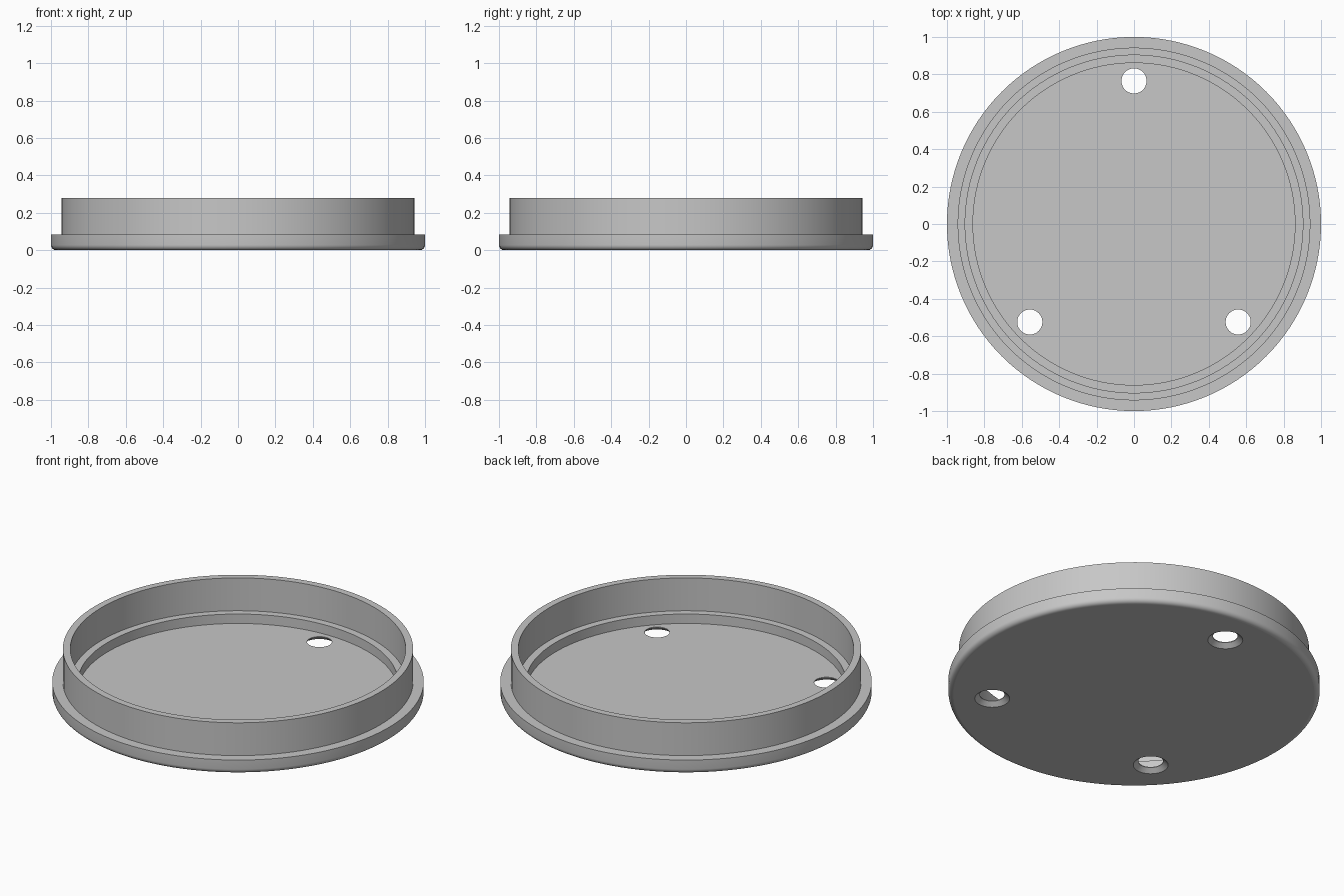
import bpy, bmesh, math

if "Cube" in bpy.data.objects:
    bpy.data.objects.remove(bpy.data.objects["Cube"])

SEGMENTS = 128

grey = bpy.data.materials.new("light_grey")
grey.diffuse_color = (0.57, 0.57, 0.57, 1)
grey.use_nodes = True
grey.node_tree.nodes["Principled BSDF"].inputs["Base Color"].default_value = grey.diffuse_color


def lathe(name, profile, segments, location=(0, 0, 0)):
    """Turn an (radius, height) profile about z and cap both ends."""
    bm = bmesh.new()
    rings = []
    for r, z in profile:
        rings.append([bm.verts.new((r * math.cos(2 * math.pi * i / segments),
                                    r * math.sin(2 * math.pi * i / segments), z))
                      for i in range(segments)])
    for a, b in zip(rings, rings[1:]):
        for i in range(segments):
            j = (i + 1) % segments
            bm.faces.new((a[i], a[j], b[j], b[i]))
    bm.faces.new(list(reversed(rings[0])))
    bm.faces.new(rings[-1])
    bmesh.ops.recalc_face_normals(bm, faces=bm.faces)
    mesh = bpy.data.meshes.new(name)
    bm.to_mesh(mesh)
    bm.free()
    mesh.materials.append(grey)
    obj = bpy.data.objects.new(name, mesh)
    obj.location = location
    bpy.context.collection.objects.link(obj)
    return obj


# Cap: rounded bottom edge, flange, upright rim, inner ledge and thin floor
fillet = 0.028
profile = [(1 - fillet + fillet * math.sin(math.radians(a)),
            fillet - fillet * math.cos(math.radians(a))) for a in range(0, 91, 15)]
profile += [(1, 0.083), (0.943, 0.083), (0.943, 0.278), (0.903, 0.278),
            (0.903, 0.083), (0.861, 0.083), (0.861, 0.027)]
cap = lathe("cap", profile, SEGMENTS)

# Three screw holes, countersunk from below
hole_profile = [(0.106, -0.01), (0.067, 0.0225), (0.067, 0.06)]
for i, (x, y) in enumerate([(0, 0.765), (-0.557, -0.524), (0.557, -0.524)]):
    cutter = lathe(f"screw_hole_cutter_{i + 1}", hole_profile, 48, (x, y, 0))
    cutter.hide_render = True
    cutter.hide_set(True)
    cut = cap.modifiers.new("screw_hole", 'BOOLEAN')
    cut.operation = 'DIFFERENCE'
    cut.solver = 'EXACT'
    cut.object = cutter

# Apply the cuts and remove the helpers
bpy.context.view_layer.update()
depsgraph = bpy.context.evaluated_depsgraph_get()
finished = bpy.data.meshes.new_from_object(cap.evaluated_get(depsgraph))
cap.modifiers.clear()
cap.data = finished
for obj in list(bpy.data.objects):
    if obj is not cap and obj.name.startswith("screw_hole_cutter"):
        bpy.data.objects.remove(obj)

# Smooth curved walls, keep level faces flat
bpy.context.view_layer.objects.active = cap
cap.select_set(True)
bpy.ops.object.shade_smooth_by_angle(angle=math.radians(30))
for p in cap.data.polygons:
    if abs(p.normal.z) > 0.999:
        p.use_smooth = False
